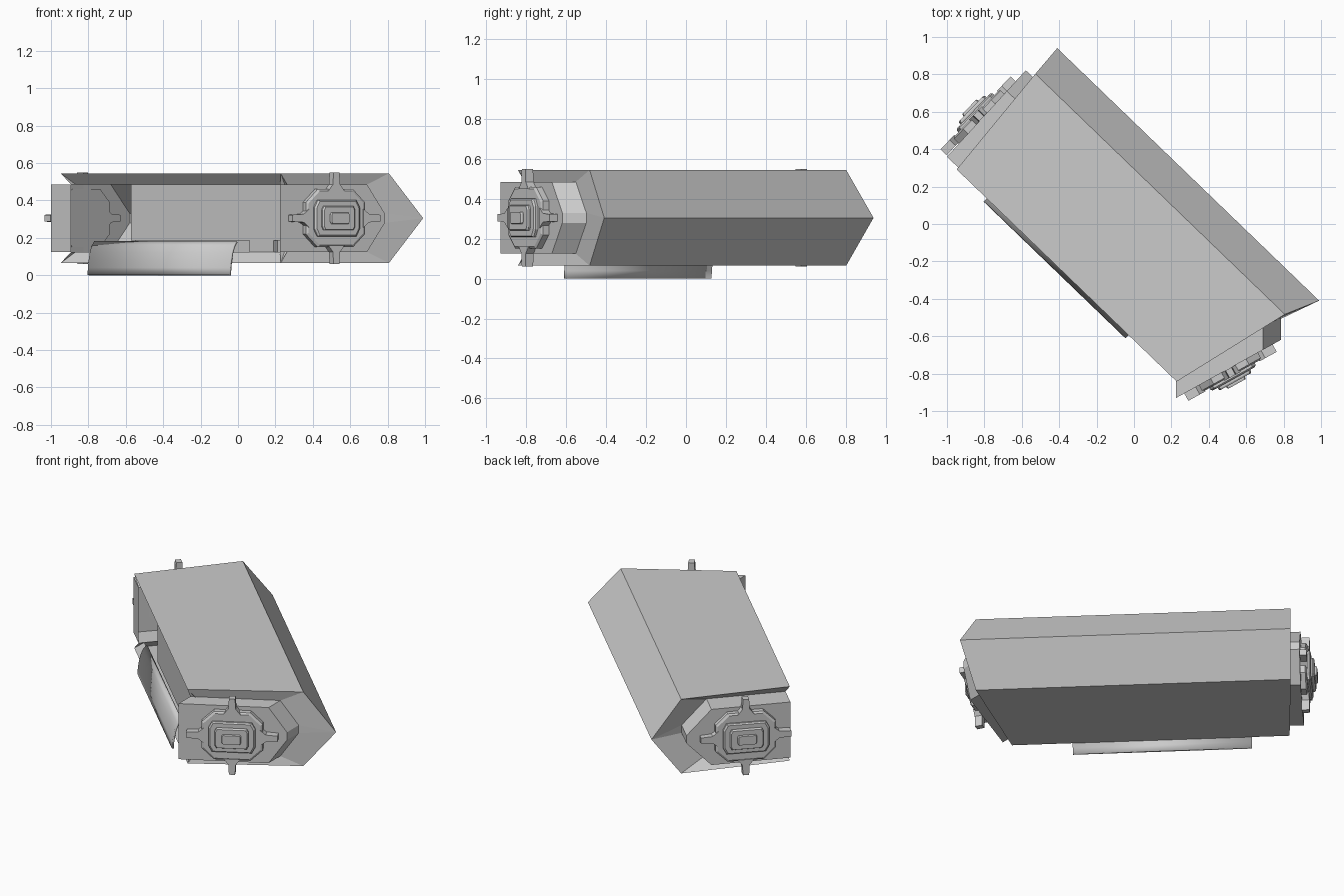
import bpy
from mathutils import Vector as V

if "Cube" in bpy.data.objects:
    bpy.data.objects.remove(bpy.data.objects["Cube"])

# Diagonal frame: U runs along the hull, W runs across it towards the ridge
U, W, Z = V((0.72, -0.694, 0)), V((0.694, 0.72, 0)), V((0, 0, 1))


def uw(u, w, z):
    return U * u + W * w + Z * z


def mesh(name, verts, faces):
    m = bpy.data.meshes.new(name)
    m.from_pydata([tuple(p) for p in verts], [], faces)
    ob = bpy.data.objects.new(name, m)
    bpy.context.collection.objects.link(ob)
    return ob


def loft(name, loops, closed=True, caps=(False, False)):
    n = len(loops[0])
    faces = []
    for k in range(len(loops) - 1):
        for i in range(n if closed else n - 1):
            j = (i + 1) % n
            faces.append((k*n + i, k*n + j, (k+1)*n + j, (k+1)*n + i))
    if caps[0]:
        faces.append(tuple(range(n))[::-1])
    if caps[1]:
        faces.append(tuple(range((len(loops)-1)*n, len(loops)*n)))
    return mesh(name, [p for l in loops for p in l], faces)


TOP, BOT, MID, IN_T, IN_B = 0.545, 0.065, 0.305, 0.485, 0.125

# Hull shell: pointed on one side, open on the other with folded-in lips
section = [(-0.40, IN_T), (-0.448, TOP), (0.212, TOP), (0.392, MID),
           (0.212, BOT), (-0.448, BOT), (-0.40, IN_B)]
back_u = [-0.82, -0.885, -0.937, -0.948, -0.937, -0.885, -0.82]
front_u = [0.75, 0.749, 0.916, 0.997, 0.916, 0.749, 0.75]
back = [uw(u, w, z) for u, (w, z) in zip(back_u, section)]
front = [uw(u, w, z) for u, (w, z) in zip(front_u, section)]
loft("hull_shell", [back, front], closed=False)

cap_z = [IN_T, IN_T, 0.33, 0.28, IN_B, IN_B]


def end_cap(name, hull, face, inward):
    # Funnel from the hull rim to the cap root, then the cap block itself
    root = [p + inward for p in face]
    rim = [hull[i] for i in (1, 2, 3, 3, 4, 5)]
    faces = [(0, 1, 7, 6), (1, 2, 8, 7), (2, 9, 8), (3, 4, 10, 9), (4, 5, 11, 10)]
    mesh(name + "_rim", rim + root, faces)
    loft(name + "_block", [root, face], caps=(False, True))


def hatch(name, c, e, n):
    # Stepped octagonal plates with four fins around them
    steps = [(0.18, 0.155, -0.005, 0.04, 0.55, 0.6), (0.138, 0.097, 0.03, 0.06, 0.6, 0.85),
             (0.1, 0.064, 0.05, 0.078, 0.7, 0.9), (0.057, 0.03, 0.07, 0.092, 0.7, 0.9)]
    for k, (hw, hh, d0, d1, a, b) in enumerate(steps):
        shape = [(1, -a), (1, a), (b, 1), (-b, 1), (-1, a), (-1, -a), (-b, -1), (b, -1)]
        loops = [[c + e*(x*hw*s) + Z*(y*hh*s) + n*d for x, y in shape]
                 for d, s in ((d0, 1), (d1 - 0.008, 1), (d1, 0.93))]
        loft(f"{name}_plate_{k}", loops, caps=(True, True))
    for k, (out, side, r0, r1) in enumerate([(Z, e, 0.145, 0.245), (-Z, e, 0.145, 0.245),
                                             (e, Z, 0.165, 0.27), (-e, Z, 0.165, 0.27)]):
        loops = []
        for r, h in ((r0, 0.05), (r0 + 0.035, 0.022), (r1, 0.018)):
            loops.append([c + out*r + side*(x*h) + n*d
                          for x, d in ((-1, 0), (1, 0), (1, 0.045), (-1, 0.045))])
        loft(f"{name}_fin_{k}", loops, caps=(True, True))


# Front end, slanted, cap pushed straight forward
fx = [0.225, 0.69, 0.785, 0.785, 0.69, 0.225]
f_face = [V((x, -0.93 + 0.554 * (x - 0.225), z)) for x, z in zip(fx, cap_z)]
end_cap("front_cap", front, f_face, V((0, 0.12, 0)))
hatch("front_hatch", V((0.505, -0.775, MID)), V((0.875, 0.485, 0)), V((0.485, -0.875, 0)))

# Back end, nearly square to the hull
bw = [-0.435, 0.04, 0.19, 0.19, 0.04, -0.435]
b_face = [uw(-0.97 - 0.027 * (w + 0.435), w, z) for w, z in zip(bw, cap_z)]
end_cap("back_cap", back, b_face, U * 0.15)
hatch("back_hatch", uw(-0.977, -0.16, MID), W, -U)


def slab(name, u0, u1, prof, closed=True):
    return loft(name, [[uw(u, w, z) for w, z in prof] for u in (u0, u1)],
                closed, (closed, closed))


# Side wall, with an open bay left behind it
slab("side_wall", -0.41, 0.72, [(-0.40, 0.185), (-0.40, IN_T), (-0.385, IN_T), (-0.385, 0.185)])
slab("lower_sill", -0.41, 0.72, [(-0.37, 0.12), (-0.37, 0.19), (-0.36, 0.19), (-0.36, 0.12)])
slab("sill_block", 0.47, 0.65, [(-0.40, 0.125), (-0.40, 0.185), (-0.37, 0.185), (-0.37, 0.125)])

# Bowed lower side panel
panel = slab("lower_panel", -0.662, 0.392, [(-0.415, 0.18), (-0.435, 0.155), (-0.449, 0.12),
                                            (-0.458, 0.08), (-0.464, 0.04), (-0.466, 0.0)], False)
sol = panel.modifiers.new("thickness", "SOLIDIFY")
sol.thickness = 0.012
sol.offset = 0
for p in panel.data.polygons:
    p.use_smooth = True
